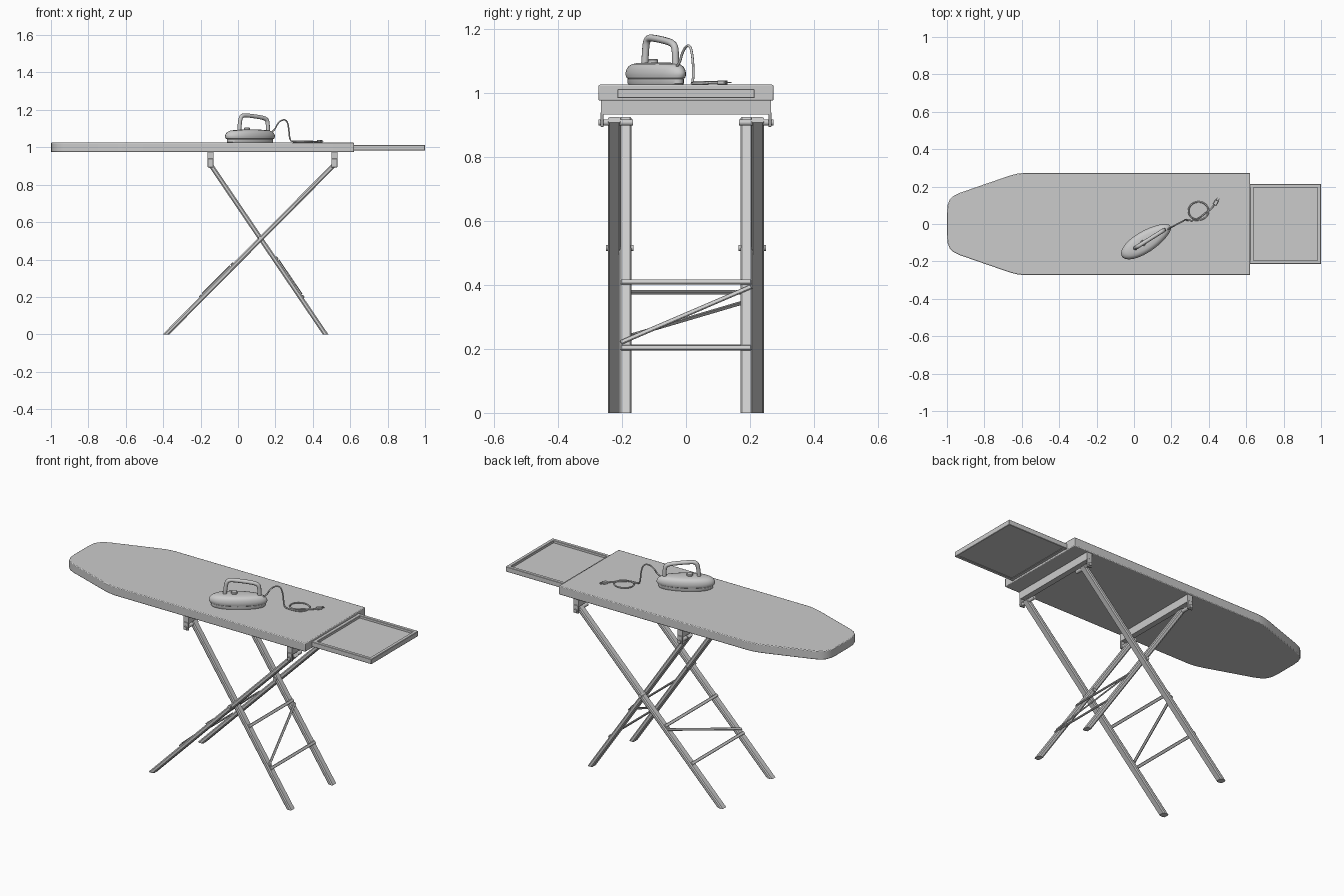
import bpy, bmesh, math
from mathutils import Vector, Matrix

cube = bpy.data.objects.get("Cube")
if cube:
    bpy.data.objects.remove(cube)

grey = bpy.data.materials.new("plain grey")
grey.use_nodes = True
grey.diffuse_color = (0.6, 0.6, 0.6, 1)
grey.node_tree.nodes["Principled BSDF"].inputs["Base Color"].default_value = (0.6, 0.6, 0.6, 1)


def finish(obj, bevel=0, segments=1, smooth=True):
    bpy.context.view_layer.objects.active = obj
    for other in bpy.context.selected_objects:
        other.select_set(False)
    obj.select_set(True)
    if bevel:
        mod = obj.modifiers.new("edges", "BEVEL")
        mod.width, mod.segments = bevel, segments
    if smooth:
        bpy.ops.object.shade_smooth_by_angle(angle=math.radians(35))
    return obj


def loft(name, rings, bevel=0, segments=1, smooth=True):
    """Skin a closed solid through rings of matching points."""
    bm = bmesh.new()
    loops = [[bm.verts.new(p) for p in ring] for ring in rings]
    n = len(loops[0])
    for a, b in zip(loops, loops[1:]):
        for i in range(n):
            j = (i + 1) % n
            bm.faces.new((a[i], a[j], b[j], b[i]))
    bm.faces.new(loops[0][::-1])
    bm.faces.new(loops[-1])
    bmesh.ops.recalc_face_normals(bm, faces=bm.faces)
    mesh = bpy.data.meshes.new(name)
    bm.to_mesh(mesh)
    bm.free()
    mesh.materials.append(grey)
    obj = bpy.data.objects.new(name, mesh)
    bpy.context.collection.objects.link(obj)
    return finish(obj, bevel, segments, smooth)


def box(name, x0, x1, y0, y1, z0, z1, bevel=0):
    base = [(x0, y0), (x1, y0), (x1, y1), (x0, y1)]
    return loft(name, [[(x, y, z) for x, y in base] for z in (z0, z1)], bevel, smooth=False)


def bar(name, start, end, width, depth, wide_axis, bevel=0.002):
    """Rectangular bar between two points."""
    a, b = Vector(start), Vector(end)
    along = (b - a).normalized()
    w = Vector(wide_axis)
    w = (w - along * w.dot(along)).normalized()
    d = along.cross(w)
    corners = [w * (sx * width / 2) + d * (sy * depth / 2)
               for sx, sy in ((-1, -1), (1, -1), (1, 1), (-1, 1))]
    return loft(name, [[p + c for c in corners] for p in (a, b)], bevel, smooth=False)


def bolt(name, x, z, y0, y1, radius):
    ring = [(math.cos(t * math.tau / 12) * radius, math.sin(t * math.tau / 12) * radius)
            for t in range(12)]
    return loft(name, [[(x + u, y, z + v) for u, v in ring] for y in (y0, y1)])


def tube(name, points, radius, kind="NURBS", squash=1):
    curve = bpy.data.curves.new(name, "CURVE")
    curve.dimensions = "3D"
    curve.bevel_depth, curve.bevel_resolution = radius, 3
    curve.use_fill_caps = True
    curve.resolution_u = 6
    spline = curve.splines.new(kind)
    spline.points.add(len(points) - 1)
    for p, co in zip(spline.points, points):
        p.co = (*co, 1)
    if kind == "NURBS":
        spline.use_endpoint_u = True
        spline.order_u = 3
    curve.materials.append(grey)
    obj = bpy.data.objects.new(name, curve)
    bpy.context.collection.objects.link(obj)
    return obj


# Padded board with a tapered, rounded nose
half = [(0.62, 0.273), (-0.59, 0.273), (-0.63, 0.268), (-0.67, 0.257), (-0.93, 0.167),
        (-0.965, 0.15), (-0.985, 0.13), (-0.997, 0.10), (-1.0, 0.06)]
outline = half + [(x, -y) for x, y in reversed(half)]
loft("board", [[(x, y, z) for x, y in outline] for z in (0.975, 1.025)], 0.004, 2)

# Iron rest tray with a raised rim
box("tray_floor", 0.60, 0.99, -0.205, 0.205, 0.985, 0.998)
for side, y in (("left", 0.204), ("right", -0.204)):
    box("tray_rim_" + side, 0.60, 1.0, y - 0.01, y + 0.01, 0.983, 1.012, 0.002)
for side, x in (("inner", 0.63), ("outer", 0.99)):
    box("tray_rim_" + side, x - 0.01, x + 0.01, -0.2, 0.2, 0.983, 1.012, 0.002)

# Beams under the board with end tabs and pivot bolts
for place, x in (("nose", -0.147), ("tail", 0.515)):
    box(place + "_beam", x - 0.016, x + 0.016, -0.265, 0.265, 0.932, 0.975)
    for side, s in (("left", 1), ("right", -1)):
        y0, y1 = sorted((s * 0.257, s * 0.267))
        box(f"{place}_tab_{side}", x - 0.016, x + 0.016, y0, y1, 0.893, 0.94, 0.002)
        bolt(f"{place}_pivot_{side}", x, 0.907, s * 0.165, s * 0.274, 0.01)

# Crossing legs, cut level at the floor
def leg(name, top, foot_x, y):
    top = Vector((top[0], y, top[1]))
    along = (Vector((foot_x, y, 0)) - top).normalized()
    across = along.cross(Vector((0, 1, 0)))
    ring = []
    for u, v in ((-1, -0.5), (-0.75, -1), (0.75, -1), (1, -0.5),
                 (1, 0.5), (0.75, 1), (-0.75, 1), (-1, 0.5)):
        ring.append(top + Vector((0, u * 0.0195, 0)) + across * (v * 0.0125))
    floor = [p + along * (-p.z / along.z) for p in ring]
    loft(name, [[p - along * 0.012 for p in ring], floor], smooth=False)


for name, top, foot, y in (("outer_leg", (0.515, 0.907), -0.385, 0.224),
                           ("inner_leg", (-0.147, 0.907), 0.468, 0.189)):
    for side, s in (("left", 1), ("right", -1)):
        leg(f"{name}_{side}", top, foot, s * y)

    # Two rungs and a diagonal brace on the upper face of each leg pair
    slope = Vector((foot - top[0], 0, -top[1])).normalized()
    normal = Vector((-slope.z, 0, slope.x)) * (1 if foot > top[0] else -1)
    normal *= 1 if normal.z > 0 else -1

    def on_leg(z, side_y, lift):
        x = foot + (top[0] - foot) * z / top[1]
        return Vector((x, side_y, z)) + normal * lift

    reach = y + 0.015
    heights = (0.195, 0.40) if name == "inner_leg" else (0.195, 0.366)
    for level, z in zip(("lower", "upper"), heights):
        bar(f"{name}_{level}_rung", on_leg(z, -reach, 0.015), on_leg(z, reach, 0.015),
            0.017, 0.008, slope)
    bar(name + "_brace", on_leg(heights[0] + 0.015, -reach, 0.017),
        on_leg(heights[1] - 0.015, reach, 0.017), 0.015, 0.006, slope)

for side, s in (("left", 1), ("right", -1)):
    bolt("crossing_bolt_" + side, 0.119, 0.515, s * 0.164, s * 0.25, 0.01)

# Iron, built along its own axis and then turned on the board
turn = Matrix.Translation((0.065, -0.092, 1.025)) @ Matrix.Rotation(math.radians(32), 4, "Z")


def oval(scale, z, steps=40):
    ring = []
    for i in range(steps):
        c, s = math.cos(i * math.tau / steps), math.sin(i * math.tau / steps)
        ring.append(turn @ Vector((0.153 * scale * c, 0.057 * scale * s * (1 - 0.12 * c), z)))
    return ring


loft("iron_sole", [oval(s, z) for s, z in ((0.90, 0), (0.93, 0.004), (0.93, 0.018), (0.88, 0.022))])
loft("iron_body", [oval(s, z) for s, z in ((0.90, 0.018), (0.97, 0.021), (1.0, 0.03), (1.0, 0.038),
                                           (0.97, 0.048), (0.91, 0.057), (0.8, 0.064),
                                           (0.6, 0.068), (0.3, 0.07))])
tube("iron_handle", [turn @ Vector((u, 0, z)) for u, z in
                     ((-0.07, 0.055), (-0.066, 0.10), (-0.06, 0.135), (-0.045, 0.147), (-0.01, 0.145),
                      (0.05, 0.138), (0.09, 0.131), (0.108, 0.12), (0.112, 0.09), (0.112, 0.055))],
     0.011)
knob = [(math.cos(i * math.tau / 16) * 0.016, math.sin(i * math.tau / 16) * 0.016) for i in range(16)]
loft("iron_dial", [[turn @ Vector((u - 0.02, v, z)) for u, v in knob] for z in (0.06, 0.08)], 0.002)

# Cord rising from the iron, coiling once and ending in a plug
lead = [(0.17, -0.035, 1.075), (0.195, -0.02, 1.09), (0.21, -0.012, 1.125), (0.235, 0.002, 1.148),
        (0.262, 0.015, 1.145), (0.272, 0.022, 1.10), (0.275, 0.023, 1.05), (0.285, 0.02, 1.031),
        (0.31, 0.018, 1.03)]
coil = []
for i in range(15):
    a = math.radians(-100 + i * 30)
    coil.append((0.345 + 0.055 * math.cos(a), 0.07 + 0.05 * math.sin(a), 1.029 + i * 0.0004))
tail = [(0.39, 0.065, 1.032), (0.415, 0.082, 1.03), (0.43, 0.105, 1.031)]
tube("cord", lead + coil[:13] + tail, 0.004)
bar("plug", (0.43, 0.102, 1.032), (0.444, 0.126, 1.032), 0.02, 0.013, (1, -0.6, 0))
for side, s in (("left", 1), ("right", -1)):
    start = Vector((0.444 - s * 0.005, 0.126 + s * 0.003, 1.032))
    bar("plug_pin_" + side, start, start + Vector((0.007, 0.012, 0)), 0.004, 0.004, (0, 0, 1), 0)
